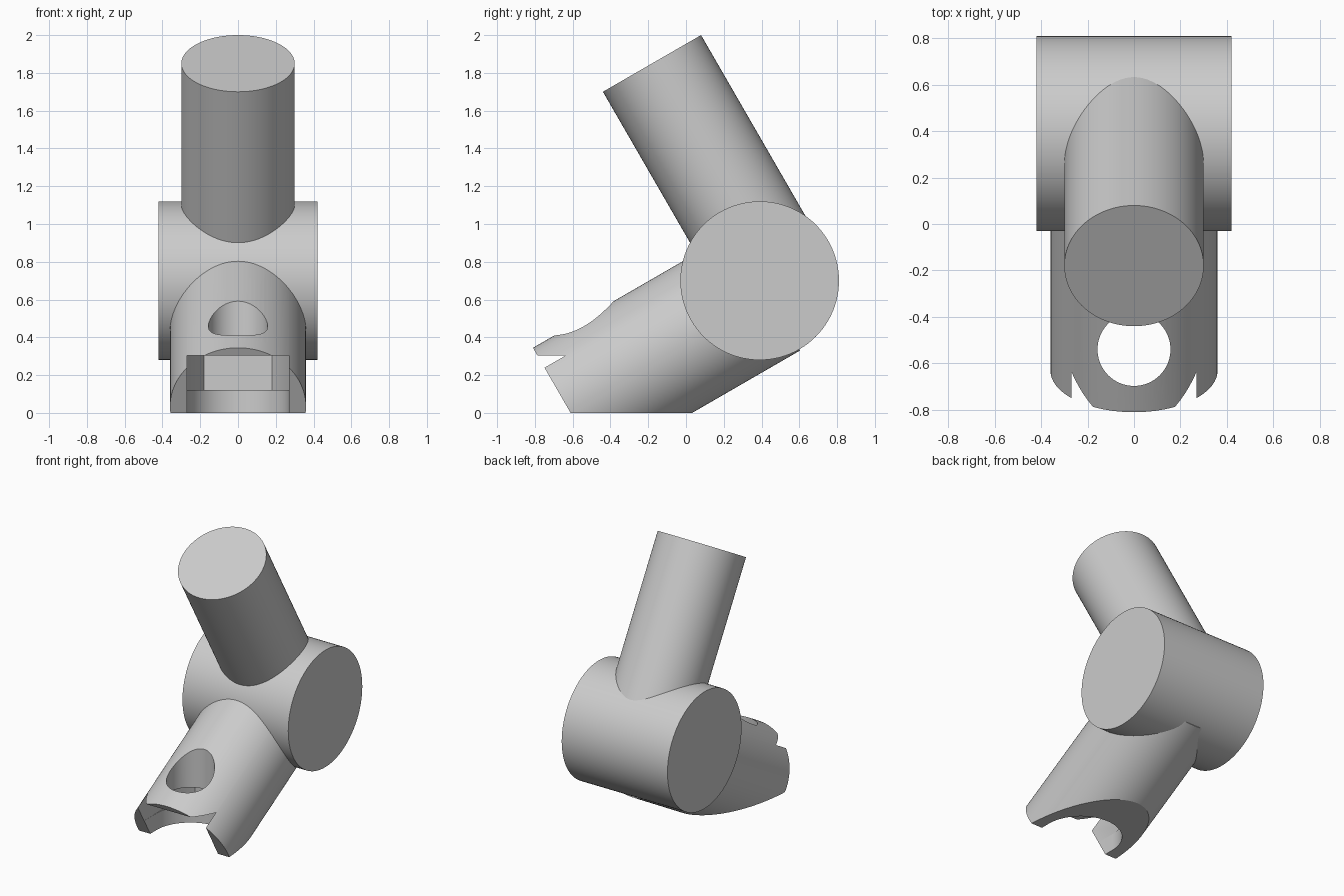
import bpy, bmesh
from math import pi, cos, sin
from mathutils import Vector

cube = bpy.data.objects.get("Cube")
if cube:
    bpy.data.objects.remove(cube, do_unlink=True)

grey = bpy.data.materials.new("light_grey")
grey.use_nodes = True
color = (0.6, 0.6, 0.6, 1)
grey.diffuse_color = color
grey.node_tree.nodes["Principled BSDF"].inputs["Base Color"].default_value = color


def finish(name, bm):
    bmesh.ops.recalc_face_normals(bm, faces=bm.faces)
    mesh = bpy.data.meshes.new(name)
    bm.to_mesh(mesh)
    bm.free()
    mesh.materials.append(grey)
    obj = bpy.data.objects.new(name, mesh)
    bpy.context.collection.objects.link(obj)
    return obj


def rod(name, start, end, radius):
    """Capped cylinder between two points."""
    a, b = Vector(start), Vector(end)
    bm = bmesh.new()
    bmesh.ops.create_cone(bm, cap_ends=True, segments=96, radius1=radius,
                          radius2=radius, depth=(b - a).length)
    bm.transform((b - a).to_track_quat("Z", "Y").to_matrix().to_4x4())
    bmesh.ops.translate(bm, verts=bm.verts, vec=(a + b) / 2)
    return finish(name, bm)


def prism(name, outline, bottom, top):
    """Vertical extrusion of an outline in x and y."""
    bm = bmesh.new()
    face = bm.faces.new([bm.verts.new((x, y, bottom)) for x, y in outline])
    up = bmesh.ops.extrude_face_region(bm, geom=[face])["geom"]
    bmesh.ops.translate(bm, verts=[v for v in up if isinstance(v, bmesh.types.BMVert)],
                        vec=(0, 0, top - bottom))
    return finish(name, bm)


def activate(obj):
    bpy.ops.object.select_all(action="DESELECT")
    obj.select_set(True)
    bpy.context.view_layer.objects.active = obj


def cut(obj, cutter):
    cutter.hide_render = True
    activate(obj)
    mod = obj.modifiers.new("cut", "BOOLEAN")
    mod.operation = "DIFFERENCE"
    mod.solver = "EXACT"
    mod.object = cutter
    bpy.ops.object.modifier_apply(modifier=mod.name)
    bpy.data.objects.remove(cutter, do_unlink=True)


# Joint barrel and the two arms leaving it
hub = rod("joint_barrel", (-0.42, 0.39, 0.7), (0.42, 0.39, 0.7), 0.42)
upper = rod("upper_arm", (0, 0.395, 0.854), (0, -0.18, 1.85), 0.3)
lower = rod("lower_arm", (0, 0.424, 0.642), (0, -0.63, 0.033), 0.36)

# Flat base under the lower arm
cut(lower, prism("base_cutter", [(-1, -2), (1, -2), (1, 2), (-1, 2)], -1, 0))

# Nut pocket open to the front, with a chamfered back wall
bolt_y = -0.54
cut(lower, prism("pocket_cutter",
                 [(-0.27, -1), (0.27, -1), (0.27, -0.384), (0.18, -0.228),
                  (-0.18, -0.228), (-0.27, -0.384)], 0.12, 0.305))

# Round-backed slot below the pocket
arc = [(0.269 * cos(i * pi / 48), bolt_y + 0.269 * sin(i * pi / 48)) for i in range(49)]
cut(lower, prism("slot_cutter", [(-0.269, -1), (0.269, -1)] + arc, -0.5, 0.2))

# Bolt hole through the top
cut(lower, rod("bolt_cutter", (0, bolt_y, 0.2), (0, bolt_y, 1), 0.157))

for part in (hub, upper, lower):
    activate(part)
    bpy.ops.object.shade_smooth_by_angle(angle=pi / 6)
